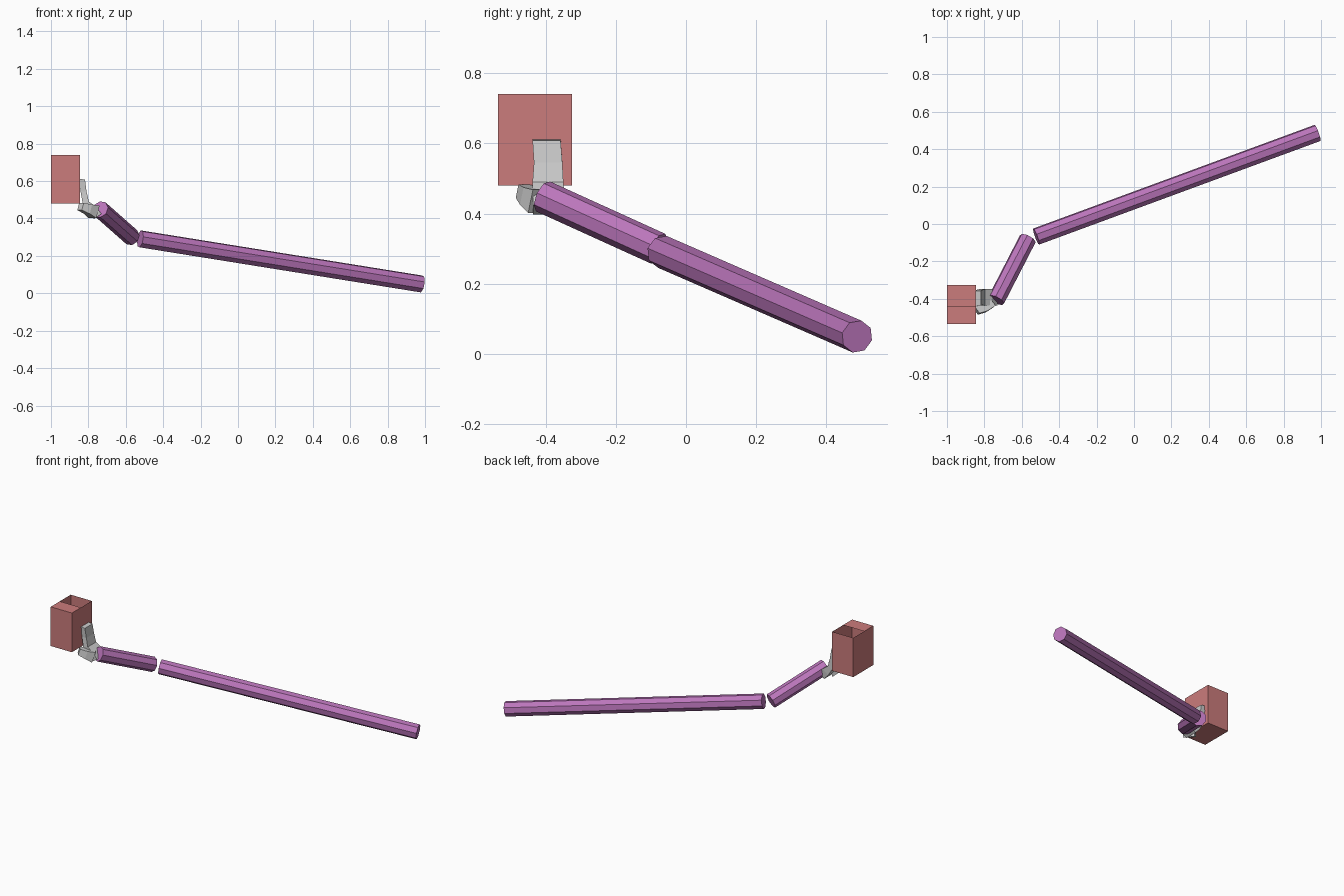
import bpy, bmesh, math
from mathutils import Vector

if "Cube" in bpy.data.objects:
    bpy.data.objects.remove(bpy.data.objects["Cube"])


def material(name, rgb):
    m = bpy.data.materials.new(name)
    m.diffuse_color = (*rgb, 1)
    m.use_nodes = True
    m.node_tree.nodes["Principled BSDF"].inputs["Base Color"].default_value = m.diffuse_color
    return m


def finish(bm, name, mat=None):
    bmesh.ops.recalc_face_normals(bm, faces=bm.faces)
    mesh = bpy.data.meshes.new(name)
    bm.to_mesh(mesh)
    bm.free()
    ob = bpy.data.objects.new(name, mesh)
    bpy.context.collection.objects.link(ob)
    if mat:
        mesh.materials.append(mat)
    return ob


def loft(name, rings, mat=None):
    """Closed solid through equal-length rings of points."""
    bm = bmesh.new()
    vs = [[bm.verts.new(p) for p in r] for r in rings]
    n = len(vs[0])
    for a, b in zip(vs, vs[1:]):
        for i in range(n):
            j = (i + 1) % n
            bm.faces.new((a[i], a[j], b[j], b[i]))
    bm.faces.new(vs[0])
    bm.faces.new(vs[-1])
    return finish(bm, name, mat)


def rod(name, start, end, r, turn, mat):
    """Octagonal bar between two points."""
    a, b = Vector(start), Vector(end)
    d = (b - a).normalized()
    side = d.cross(Vector((0, 0, 1))).normalized()
    up = side.cross(d)
    ring = [r * (math.cos(t) * up - math.sin(t) * side)
            for t in (turn + k * math.pi / 4 for k in range(8))]
    return loft(name, [[p + v for v in ring] for p in (a, b)], mat)


red = material("red", (0.60, 0.20, 0.20))
purple = material("purple", (0.50, 0.18, 0.50))

# Hollow box, rear half of the top open
x0, x1, y0, ym, y1, z0, z1 = -1.0, -0.845, -0.535, -0.44, -0.325, 0.48, 0.74
bm = bmesh.new()
lo = [bm.verts.new((x, y, z0)) for x, y in ((x0, y0), (x1, y0), (x1, y1), (x0, y1))]
hi = [bm.verts.new((v.co.x, v.co.y, z1)) for v in lo]
mid = [bm.verts.new((x, ym, z1)) for x in (x0, x1)]
bm.faces.new(lo[::-1])
bm.faces.new((lo[0], lo[1], hi[1], hi[0]))
bm.faces.new((lo[1], lo[2], hi[2], mid[1], hi[1]))
bm.faces.new((lo[2], lo[3], hi[3], hi[2]))
bm.faces.new((lo[3], lo[0], hi[0], mid[0], hi[3]))
bm.faces.new((hi[0], hi[1], mid[1], mid[0]))
finish(bm, "open_box", red)

# Two octagonal arm bars
rod("upper_arm", (-0.737, -0.407, 0.449), (-0.568, -0.079, 0.300), 0.047, 0.23, purple)
rod("forearm", (-0.523, -0.067, 0.291), (0.981, 0.487, 0.050), 0.047, 0.23, purple)

# Bent grip plate: cross-sections (outer x,z / inner x,z / y range)
sections = [
    ((-0.848, 0.612), (-0.818, 0.608), -0.437, -0.357),
    ((-0.842, 0.545), (-0.810, 0.545), -0.433, -0.352),
    ((-0.830, 0.480), (-0.797, 0.490), -0.437, -0.349),
    ((-0.800, 0.430), (-0.760, 0.463), -0.437, -0.347),
    ((-0.770, 0.397), (-0.730, 0.425), -0.435, -0.350),
]
loft("grip_plate", [[(o[0], a, o[1]), (i[0], a, i[1]), (i[0], b, i[1]), (o[0], b, o[1])]
                    for o, i, a, b in sections])

# Thumb hooking off the side of the plate
path = [((-0.770, -0.415, 0.435), 0.035), ((-0.802, -0.447, 0.450), 0.026),
        ((-0.842, -0.465, 0.464), 0.020)]
along = Vector((-0.75, -0.58, 0.32)).normalized()
side = along.cross(Vector((0, 0, 1))).normalized()
up = side.cross(along)
loft("grip_thumb", [[Vector(p) + w * (s * side + t * up)
                     for s, t in ((-1, -1), (1, -1), (1, 1), (-1, 1))] for p, w in path])
